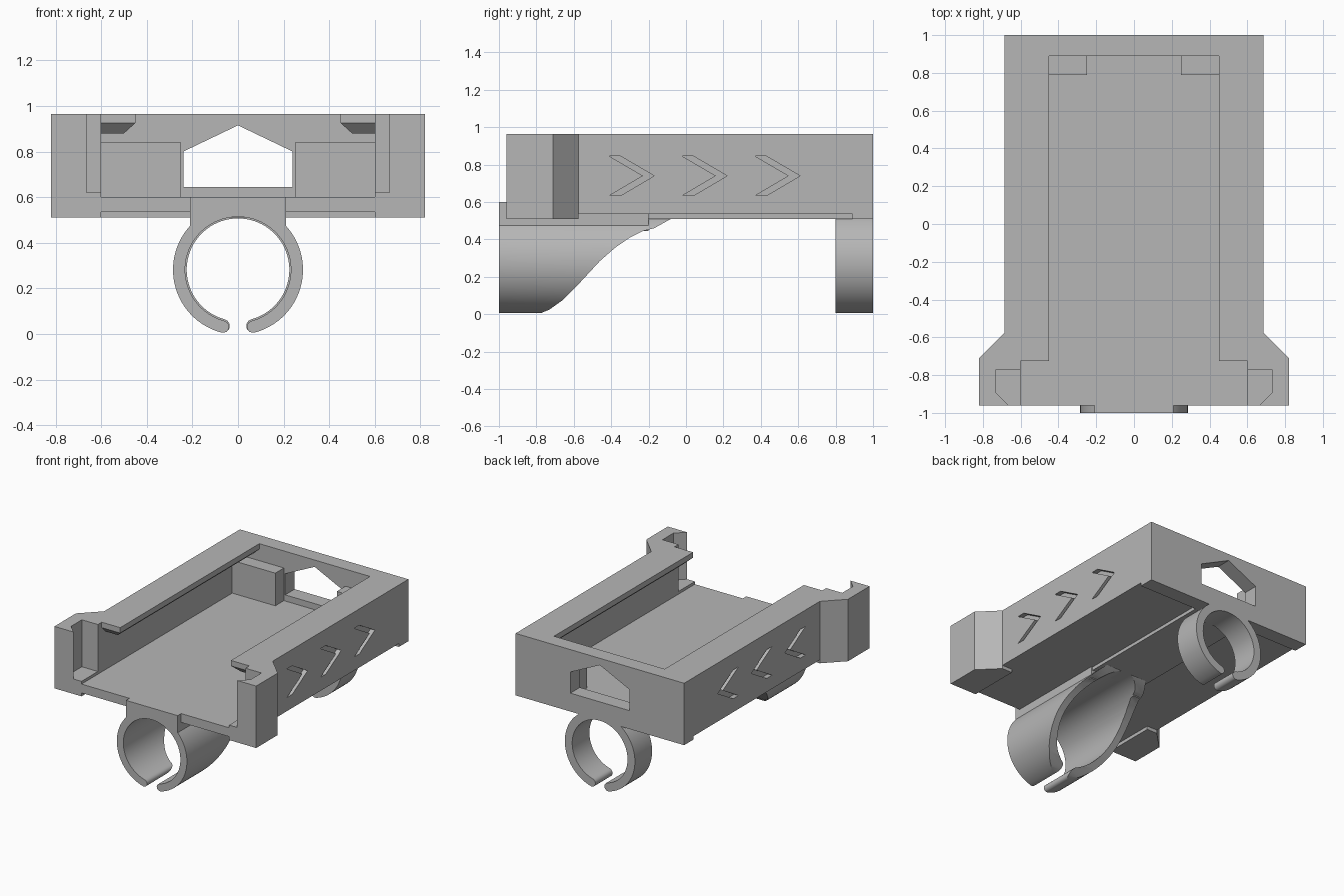
import bpy, bmesh, math
from mathutils import Vector

cube = bpy.data.objects.get("Cube")
if cube:
    bpy.data.objects.remove(cube, do_unlink=True)

grey = bpy.data.materials.new("plain_grey")
grey.use_nodes = True
colour = (0.47, 0.47, 0.47, 1)
grey.diffuse_color = colour
grey.node_tree.nodes["Principled BSDF"].inputs["Base Color"].default_value = colour


def loft(name, layers):
    """Solid through equal-length loops of 3D points, capped at both ends."""
    bm = bmesh.new()
    loops = [[bm.verts.new(p) for p in layer] for layer in layers]
    n = len(loops[0])
    for a, b in zip(loops, loops[1:]):
        for i in range(n):
            j = (i + 1) % n
            bm.faces.new((a[i], a[j], b[j], b[i]))
    bm.faces.new(loops[0][::-1])
    bm.faces.new(loops[-1])
    bmesh.ops.recalc_face_normals(bm, faces=bm.faces)
    mesh = bpy.data.meshes.new(name)
    bm.to_mesh(mesh)
    bm.free()
    ob = bpy.data.objects.new(name, mesh)
    ob.data.materials.append(grey)
    bpy.context.collection.objects.link(ob)
    return ob


def prism(name, pts, lo, hi, axis):
    """Extrude a 2D profile along the given axis."""
    def place(p, d):
        c = list(p)
        c.insert("xyz".index(axis), d)
        return Vector(c)
    return loft(name, [[place(p, d) for p in pts] for d in (lo, hi)])


def box(name, x0, x1, y0, y1, z0, z1):
    return prism(name, [(x0, y0), (x1, y0), (x1, y1), (x0, y1)], z0, z1, "z")


def combine(ob, other, mode="DIFFERENCE"):
    """Apply a boolean and discard the tool object."""
    mod = ob.modifiers.new("bool", "BOOLEAN")
    mod.operation, mod.solver, mod.object = mode, "EXACT", other
    bpy.context.view_layer.objects.active = ob
    bpy.ops.object.modifier_apply(modifier=mod.name)
    bpy.data.objects.remove(other, do_unlink=True)


def mirrored(half):
    """Complete a profile that is symmetric about x = 0."""
    return half + [(-x, v) for x, v in reversed(half)]


# Tray: flared outline with the cavity cut out and open at the front
tray = prism("tray", mirrored([(0.82, -0.96), (0.82, -0.71), (0.685, -0.575), (0.685, 1)]),
             0.51, 0.965, "z")
combine(tray, box("cavity", -0.6, 0.6, -1.2, 0.89, 0.6, 1.2))

# Shallow recess under the tray, leaving front feet and a rear strip
combine(tray, prism("recess", mirrored([(0.6, -1.2), (0.6, -0.575), (0.9, -0.575), (0.9, 0.89)]),
                    0.4, 0.535, "z"))

# Peaked window in the back wall
combine(tray, prism("window", [(-0.24, 0.645), (0.24, 0.645), (0.24, 0.8), (0, 0.915), (-0.24, 0.8)],
                    0.8, 1.2, "y"))

for s in (1, -1):
    # Pocket inside each front post
    pocket = [(0.5, -1.2), (0.665, -1.2), (0.665, -0.96), (0.73, -0.895), (0.73, -0.77), (0.5, -0.77)]
    combine(tray, prism("pocket", [(s * x, y) for x, y in pocket], 0.62, 1.2, "z"))

    # Engraved arrows along the side
    for k in range(3):
        y = -0.41 + 0.39 * k
        arrow = [(y, 0.845), (y + 0.06, 0.845), (y + 0.24, 0.74),
                 (y + 0.06, 0.634), (y, 0.634), (y + 0.18, 0.74)]
        combine(tray, prism("arrow", arrow, s * 0.65, s * 0.8, "x"))

    # Overhanging lip with a chamfered underside
    lip = [[Vector((s * x, y, z)) for x, y in ((x0, y0), (0.62, y0), (0.62, 0.91), (x0, 0.91))]
           for x0, y0, z in ((0.5, -0.68, 0.88), (0.45, -0.725, 0.925), (0.45, -0.725, 0.965))]
    combine(tray, loft("lip", lip), "UNION")

    # Rear corner stop
    side = "left" if s > 0 else "right"
    box(side + "_stop_block", *sorted((s * 0.25, s * 0.6)), 0.79, 0.89, 0.6, 0.84)

# Rail under the floor between the clips
box("bottom_rail", -0.2, 0.2, -0.2, 0.89, 0.51, 0.535)


def clip(name, inner, y0, y1):
    """Open ring with rounded tips, gap at the bottom."""
    outer, cz, steps = 0.285, 0.282, 72
    mid, cap = (outer + inner) / 2, (outer - inner) / 2
    gap = math.asin(0.066 / mid)
    angles = [gap + (math.tau - 2 * gap) * i / steps for i in range(steps + 1)]

    def at(r, a):
        return Vector((r * math.sin(a), cz - r * math.cos(a)))

    def tip(a, start, sign):
        out = []
        for i in range(1, 8):
            t = math.pi * i / 8
            radial = at(1, a) - at(0, a)
            along = Vector((-radial.y, radial.x)) * sign
            out.append(at(mid, a) + cap * (radial * math.cos(t) * start + along * math.sin(t)))
        return out

    pts = [at(outer, a) for a in angles] + tip(angles[-1], 1, 1)
    pts += [at(inner, a) for a in reversed(angles)] + tip(angles[0], -1, -1)
    return prism(name, pts, y0, y1, "y")


# Front clip: long sleeve with a neck, swept away towards the rear
front_clip = clip("front_clip", 0.232, -1, -0.06)
sweep = [(-0.79, -0.2), (-0.79, 0), (-0.73, 0.025), (-0.66, 0.075), (-0.58, 0.155), (-0.46, 0.285),
         (-0.38, 0.355), (-0.3, 0.41), (-0.23, 0.445), (-0.17, 0.46), (-0.08, 0.51),
         (-0.06, 0.53), (0.2, 0.53), (0.2, -0.2)]
combine(front_clip, prism("sweep", sweep, -0.5, 0.5, "x"))
combine(front_clip, box("crown", -0.5, 0.5, -0.96, 0.1, 0.535, 0.7))
neck = prism("neck", [(-1, 0.445), (-0.2, 0.445), (-0.2, 0.535), (-0.96, 0.535), (-0.96, 0.6), (-1, 0.6)],
             -0.21, 0.21, "x")
bore = [(0.232 * math.sin(math.tau * i / 80), 0.282 + 0.232 * math.cos(math.tau * i / 80)) for i in range(80)]
combine(neck, prism("bore", bore, -1.2, 0, "y"))
combine(front_clip, neck, "UNION")

# Rear clip: short ring
rear_clip = clip("rear_clip", 0.225, 0.8, 1)
combine(rear_clip, box("crown", -0.5, 0.5, 0.7, 1.1, 0.535, 0.7))

# Smooth the round parts, keeping edges crisp
bpy.ops.object.select_all(action="DESELECT")
for ob in (front_clip, rear_clip):
    ob.select_set(True)
bpy.context.view_layer.objects.active = front_clip
bpy.ops.object.shade_smooth_by_angle(angle=math.radians(30))
